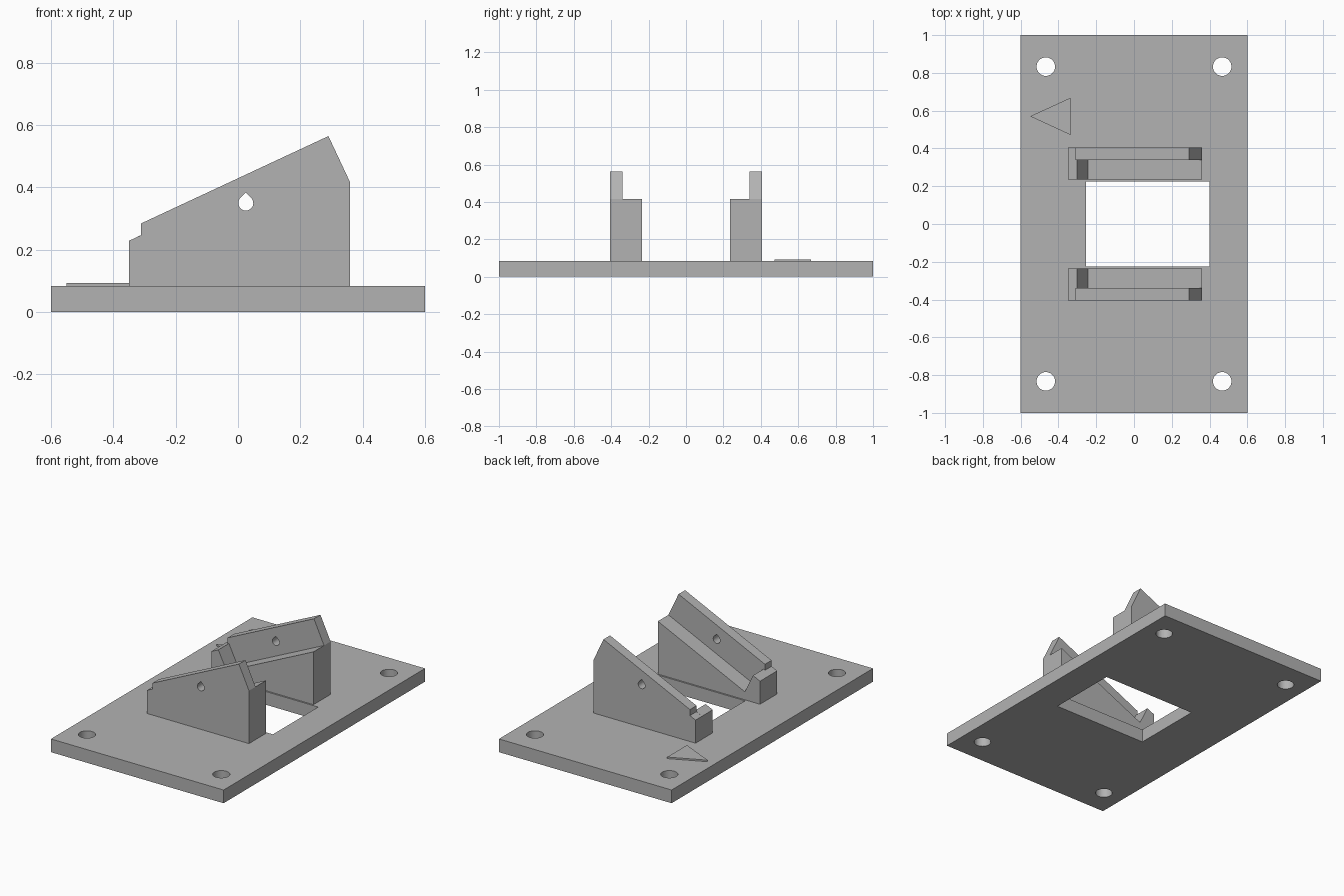
import bpy, bmesh, math
from mathutils import Vector

cube = bpy.data.objects.get("Cube")
if cube:
    bpy.data.objects.remove(cube, do_unlink=True)

grey = bpy.data.materials.new("plain grey")
grey.use_nodes = True
colour = (0.45, 0.45, 0.45, 1)
grey.diffuse_color = colour
grey.node_tree.nodes["Principled BSDF"].inputs["Base Color"].default_value = colour

TOP = 0.083            # top of the base plate
SLOPE = math.tan(math.radians(25))


def prism(name, points, axis, start, end):
    """Extrude a 2D outline along y (points are x, z) or z (points are x, y)."""
    bm = bmesh.new()
    place = (lambda a, b: (a, start, b)) if axis == "y" else (lambda a, b: (a, b, start))
    face = bm.faces.new([bm.verts.new(place(a, b)) for a, b in points])
    shift = Vector((0, end - start, 0)) if axis == "y" else Vector((0, 0, end - start))
    ext = bmesh.ops.extrude_face_region(bm, geom=[face])
    bmesh.ops.translate(bm, vec=shift, verts=[v for v in ext["geom"] if isinstance(v, bmesh.types.BMVert)])
    bmesh.ops.recalc_face_normals(bm, faces=bm.faces)
    mesh = bpy.data.meshes.new(name)
    bm.to_mesh(mesh)
    bm.free()
    mesh.materials.append(grey)
    obj = bpy.data.objects.new(name, mesh)
    bpy.context.collection.objects.link(obj)
    return obj


def combine(target, other, operation):
    """Apply a boolean and discard the second shape."""
    mod = target.modifiers.new("boolean", "BOOLEAN")
    mod.operation, mod.solver, mod.object = operation, "EXACT", other
    bpy.context.view_layer.objects.active = target
    bpy.ops.object.modifier_apply(modifier=mod.name)
    bpy.data.objects.remove(other, do_unlink=True)


def arc(cx, cy, r, first, last, count):
    angles = [math.radians(first + (last - first) * i / count) for i in range(count + 1)]
    return [(cx + r * math.cos(a), cy + r * math.sin(a)) for a in angles]


def rectangle(x0, x1, y0, y1):
    return [(x0, y0), (x1, y0), (x1, y1), (x0, y1)]


# Base plate with window and corner screw holes
plate = prism("base_plate", rectangle(-0.6, 0.6, -1, 1), "z", 0, TOP)
combine(plate, prism("window_cutter", rectangle(-0.253, 0.4, -0.225, 0.225), "z", -0.1, 0.2), "DIFFERENCE")
for x in (-0.467, 0.467):
    for y in (-0.833, 0.833):
        hole = arc(x, y, 0.049, 0, 360, 48)[:-1]
        combine(plate, prism("screw_cutter", hole, "z", -0.1, 0.2), "DIFFERENCE")

# Raised direction arrow
prism("direction_arrow", [(-0.55, 0.57), (-0.337, 0.472), (-0.337, 0.668)], "z", TOP, 0.093)

# Outlines of the tall outer wall and the sloping inner ledge with its stop
ledge_end = 0.415
wall_outline = [(-0.35, TOP), (0.36, TOP), (0.36, ledge_end), (0.29, 0.564),
                (-0.311, 0.564 - 0.601 * SLOPE), (-0.311, 0.246), (-0.35, 0.228)]
ledge_outline = [(-0.35, TOP), (0.36, TOP), (0.36, ledge_end),
                 (-0.244, ledge_end - 0.604 * SLOPE), (-0.301, 0.251), (-0.35, 0.228)]
teardrop = arc(0.025, 0.349, 0.024, 135, 405, 24) + [(0.025, 0.383)]

# Mirrored pair of cradle brackets
for name, side in (("front_bracket", -1), ("back_bracket", 1)):
    bracket = prism(name, wall_outline, "y", side * 0.34, side * 0.405)
    combine(bracket, prism("ledge", ledge_outline, "y", side * 0.235, side * 0.34), "UNION")
    combine(bracket, prism("pin_cutter", teardrop, "y", side * 0.3, side * 0.5), "DIFFERENCE")
